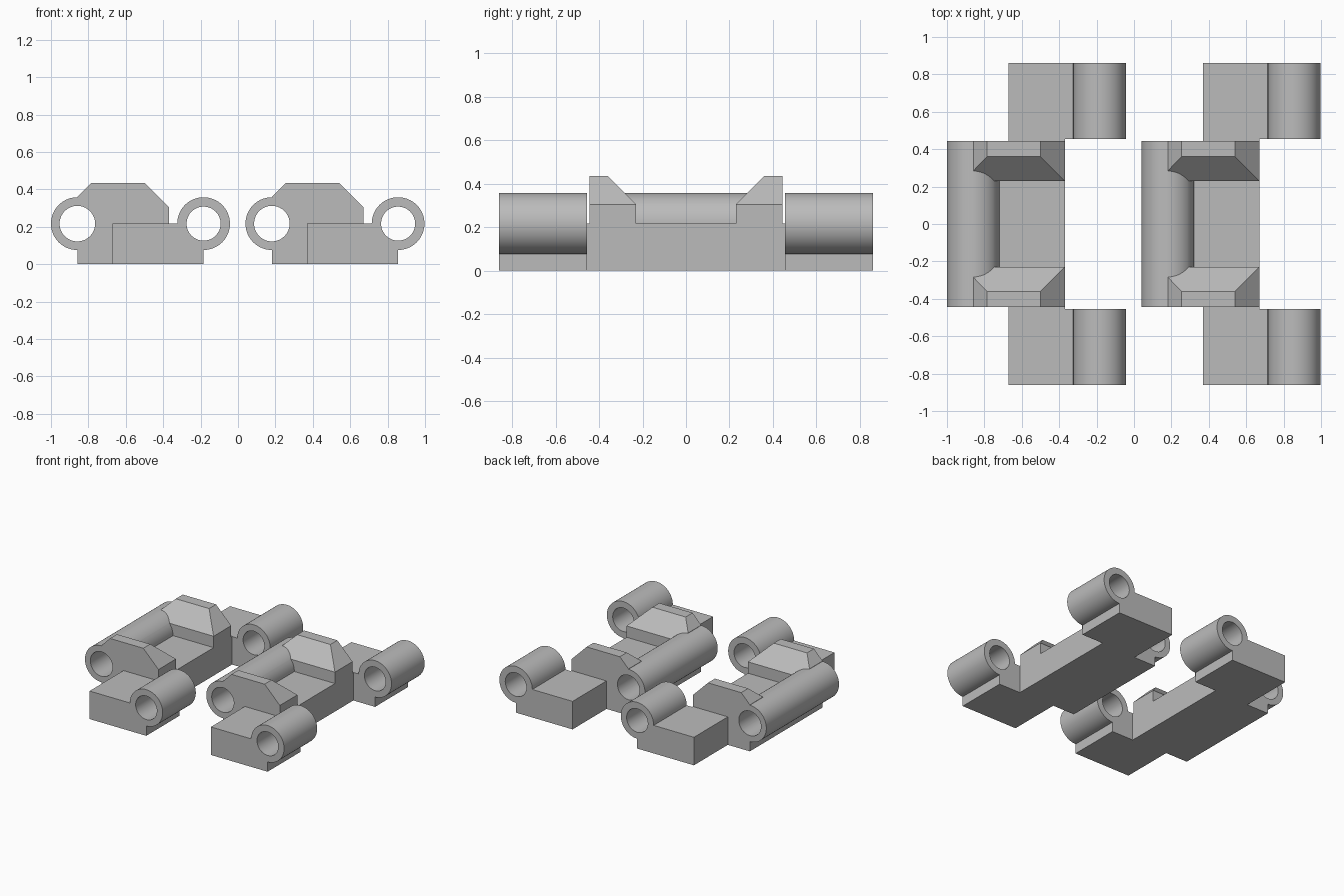
import bpy, bmesh, math
from mathutils import Matrix, Vector

default = bpy.data.objects.get("Cube")
if default:
    bpy.data.objects.remove(default, do_unlink=True)

STEEL = bpy.data.materials.new("grey_steel")
STEEL.use_nodes = True
STEEL.diffuse_color = (0.5, 0.5, 0.5, 1)
STEEL.node_tree.nodes["Principled BSDF"].inputs["Base Color"].default_value = (0.5, 0.5, 0.5, 1)

PIN_Z = 0.217          # height of the hinge axis and of the link plate
KNUCKLE_R = 0.141
FRONT_X, REAR_X = -0.859, -0.184
INNER_Y, OUTER_Y = 0.445, 0.86
GAP_Y = 0.455
PITCH = 1.04


def make_object(name, bm):
    bmesh.ops.recalc_face_normals(bm, faces=bm.faces)
    mesh = bpy.data.meshes.new(name)
    bm.to_mesh(mesh)
    bm.free()
    mesh.materials.append(STEEL)
    obj = bpy.data.objects.new(name, mesh)
    bpy.context.collection.objects.link(obj)
    return obj


def cylinder(name, x, y0, y1, radius):
    bm = bmesh.new()
    place = Matrix.Translation((x, (y0 + y1) / 2, PIN_Z)) @ Matrix.Rotation(math.pi / 2, 4, 'X')
    bmesh.ops.create_cone(bm, cap_ends=True, segments=64, radius1=radius, radius2=radius,
                          depth=y1 - y0, matrix=place)
    return make_object(name, bm)


def plate():
    # Half of the footprint, mirrored across y, then extruded up
    half = [(REAR_X, GAP_Y), (REAR_X, OUTER_Y), (-0.67, OUTER_Y),
            (-0.67, INNER_Y), (FRONT_X, INNER_Y)]
    half.insert(0, (-0.37, GAP_Y))
    outline = half + [(x, -y) for x, y in reversed(half)]
    bm = bmesh.new()
    face = bm.faces.new([bm.verts.new((x, y, 0)) for x, y in outline])
    top = bmesh.ops.extrude_face_region(bm, geom=[face])["geom"]
    bmesh.ops.translate(bm, vec=Vector((0, 0, PIN_Z)),
                        verts=[v for v in top if isinstance(v, bmesh.types.BMVert)])
    return make_object("track_link", bm)


def guide_horn(side):
    # Chamfered convex tooth: (x, z) profile with the inner y of each corner
    corners = [(FRONT_X, 0.15, 0.23), (-0.37, 0.15, 0.23), (-0.37, 0.305, 0.23),
               (-0.50, 0.435, 0.36), (-0.785, 0.435, 0.36), (FRONT_X, 0.36, 0.285),
               (FRONT_X, 0.305, 0.23)]
    bm = bmesh.new()
    for x, z, y in corners:
        bm.verts.new((x, side * y, z))
        bm.verts.new((x, side * INNER_Y, z))
    bmesh.ops.convex_hull(bm, input=bm.verts)
    bmesh.ops.dissolve_limit(bm, angle_limit=0.01, verts=bm.verts, edges=bm.edges)
    return make_object("guide_horn", bm)


def combine(target, tool, operation):
    mod = target.modifiers.new(operation, 'BOOLEAN')
    mod.operation = operation
    mod.solver = 'EXACT'
    mod.object = tool
    bpy.context.view_layer.objects.active = target
    bpy.ops.object.modifier_apply(modifier=mod.name)
    bpy.data.objects.remove(tool, do_unlink=True)


# One link: plate, horns and hinge knuckles joined, then bored for the pins
link = plate()
combine(link, cylinder("front_knuckle", FRONT_X, -INNER_Y, INNER_Y, KNUCKLE_R), 'UNION')
for side in (-1, 1):
    y0, y1 = sorted((side * GAP_Y, side * OUTER_Y))
    combine(link, cylinder("rear_knuckle", REAR_X, y0, y1, KNUCKLE_R), 'UNION')
    combine(link, guide_horn(side), 'UNION')
for x, radius in ((FRONT_X, 0.095), (REAR_X, 0.091)):
    combine(link, cylinder("pin_bore", x, -1, 1, radius), 'DIFFERENCE')

# Smooth barrels, crisp edges
bpy.ops.object.select_all(action='DESELECT')
link.select_set(True)
bpy.context.view_layer.objects.active = link
bpy.ops.object.shade_smooth_by_angle(angle=math.radians(25))

# Second link one pitch along
link.name = "right_track_link"
twin = link.copy()
twin.data = link.data.copy()
twin.name = "left_track_link"
twin.location.x = PITCH
bpy.context.collection.objects.link(twin)
